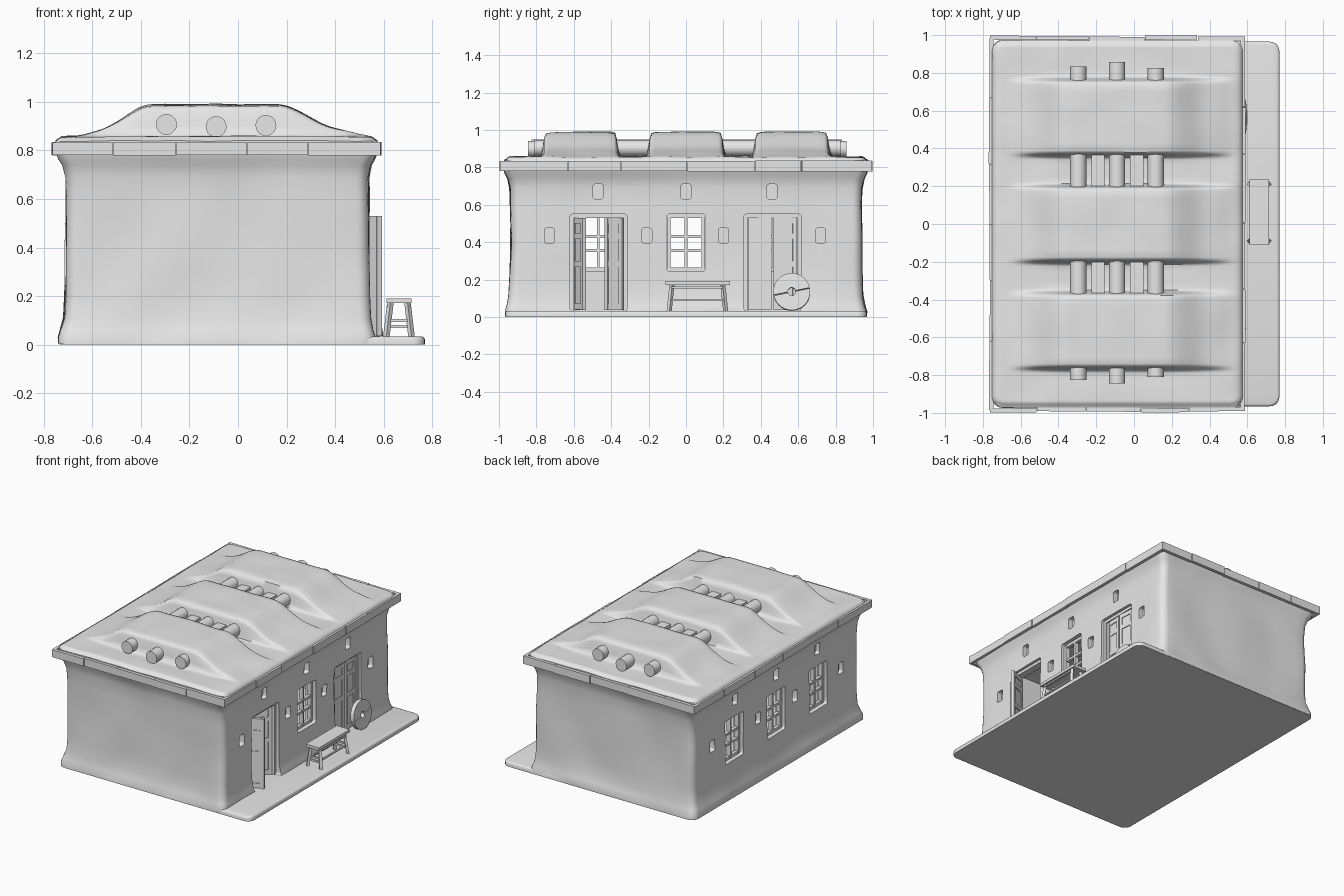
import bpy, bmesh, math, random
from mathutils import Matrix, Vector, noise

random.seed(4)
if "Cube" in bpy.data.objects:
    bpy.data.objects.remove(bpy.data.objects["Cube"])

clay = bpy.data.materials.new("light_grey_clay")
clay.use_nodes = True
GREY = (0.8, 0.8, 0.8, 1)
clay.diffuse_color = GREY
clay.node_tree.nodes["Principled BSDF"].inputs["Base Color"].default_value = GREY


def finish(name, bm, smooth=None):
    bmesh.ops.recalc_face_normals(bm, faces=bm.faces)
    mesh = bpy.data.meshes.new(name)
    bm.to_mesh(mesh)
    bm.free()
    ob = bpy.data.objects.new(name, mesh)
    bpy.context.collection.objects.link(ob)
    mesh.materials.append(clay)
    if smooth:
        shade(ob, smooth)
    return ob


def shade(ob, degrees):
    bpy.ops.object.select_all(action='DESELECT')
    ob.select_set(True)
    bpy.context.view_layer.objects.active = ob
    bpy.ops.object.shade_smooth_by_angle(angle=math.radians(degrees))


def box(bm, center, size, m=Matrix()):
    bmesh.ops.create_cube(bm, size=1, matrix=m @ Matrix.Translation(center) @ Matrix.Diagonal((*size, 1)))


def beam(bm, a, b, w, d):
    a, b = Vector(a), Vector(b)
    rot = (b - a).to_track_quat('Z', 'Y').to_matrix().to_4x4()
    box(bm, (0, 0, 0), (w, d, (b - a).length), Matrix.Translation((a + b) / 2) @ rot)


def rounded_rect(x0, x1, y0, y1, r, arc=5, seg=1):
    """Outline points, with every straight side split into seg pieces."""
    pts = []
    corners = [(x1 - r, y1 - r), (x0 + r, y1 - r), (x0 + r, y0 + r), (x1 - r, y0 + r)]
    for i, (cx, cy) in enumerate(corners):
        for k in range(arc + 1):
            t = math.pi / 2 * (i + k / arc)
            pts.append(Vector((cx + r * math.cos(t), cy + r * math.sin(t))))
        t = math.pi / 2 * (i + 1)
        nx, ny = corners[(i + 1) % 4]
        end = Vector((nx + r * math.cos(t), ny + r * math.sin(t)))
        start = pts[-1].copy()
        pts += [start.lerp(end, k / seg) for k in range(1, seg)]
    return pts


def loft(bm, rings):
    rows = [[bm.verts.new(p) for p in ring] for ring in rings]
    for a, b in zip(rows, rows[1:]):
        for i in range(len(a)):
            j = (i + 1) % len(a)
            bm.faces.new((a[i], a[j], b[j], b[i]))
    bm.faces.new(rows[0][::-1])
    bm.faces.new(rows[-1])


def wobble(p, scale, amount):
    return noise.noise(Vector(p) * scale) * amount


# Ground slab with the porch
bm = bmesh.new()
loft(bm, [[(p.x, p.y, z) for p in rounded_rect(-0.735 + i, 0.77 - i, i - 0.965, 0.965 - i, 0.05)]
          for z, i in ((0, 0), (0.022, 0), (0.03, 0.004), (0.033, 0.012))])
finish("ground_slab", bm, 50)

# Plastered walls: flared at the foot and under the eaves
PROFILE = [(0.002, -0.74, 0.565, 0.967), (0.03, -0.74, 0.565, 0.967), (0.06, -0.732, 0.555, 0.957),
           (0.11, -0.716, 0.546, 0.946), (0.2, -0.711, 0.542, 0.94), (0.3, -0.71, 0.542, 0.938),
           (0.4, -0.709, 0.541, 0.936), (0.5, -0.708, 0.54, 0.936), (0.6, -0.706, 0.538, 0.938),
           (0.69, -0.707, 0.538, 0.942), (0.74, -0.72, 0.548, 0.953), (0.765, -0.737, 0.562, 0.966),
           (0.79, -0.745, 0.57, 0.972)]
rings = []
for z, x0, x1, y in PROFILE:
    ring = []
    for p in rounded_rect(x0, x1, -y, y, 0.05, 5, 20):
        k = 1 + wobble((p.x, p.y, z), 4, 0.012 if z > 0.01 else 0)
        ring.append((p.x * k, p.y * k, z))
    rings.append(ring)
bm = bmesh.new()
loft(bm, rings)
walls = finish("walls", bm)

# Cutters: the room, then doors, windows and niches
DOORS = [(-0.62, -0.315), (0.31, 0.615)]
WINDOWS = [(1, 0)] + [(-1, y) for y in (-0.47, 0, 0.47)]


def hole(bm, side, y0, y1, z0, z1, r, depth):
    """Rounded opening cut into the porch wall (1) or the rear wall (-1)."""
    face = 0.54 if side > 0 else -0.708
    outline = rounded_rect(y0, y1, z0, z1, r, 4)
    loft(bm, [[(x, p.x, p.y) for p in outline] for x in (face - side * depth, face + side * 0.1)])


room = bmesh.new()
box(room, (-0.085, 0, 0.39), (1.09, 1.72, 0.72))
holes = bmesh.new()
for y0, y1 in DOORS:
    hole(holes, 1, y0, y1, 0.031, 0.55, 0.015, 0.12)
for side, y in WINDOWS:
    hole(holes, side, y - 0.103, y + 0.103, 0.245, 0.55, 0.015, 0.12)
for side in (1, -1):
    for y, z in [(-0.47, 0.67), (0, 0.67), (0.46, 0.67), (-0.73, 0.435), (-0.21, 0.435), (0.2, 0.435), (0.72, 0.435)]:
        hole(holes, side, y - 0.027, y + 0.027, z - 0.04, z + 0.04, 0.012, 0.035)
for cutter in (finish("room_cutter", room), finish("opening_cutter", holes)):
    cutter.hide_render = True
    mod = walls.modifiers.new("cut", 'BOOLEAN')
    mod.operation, mod.solver, mod.object = 'DIFFERENCE', 'EXACT', cutter
    bpy.context.view_layer.objects.active = walls
    bpy.ops.object.modifier_apply(modifier=mod.name)
    bpy.data.objects.remove(cutter)
shade(walls, 35)

# Window frames with one upright and two cross bars
for n, (side, y) in enumerate(WINDOWS):
    bm = bmesh.new()
    x = 0.5 if side > 0 else -0.668
    for dy, w in ((-0.092, 0.02), (0, 0.014), (0.092, 0.02)):
        box(bm, (x, y + dy, 0.397), (0.03, w, 0.3))
    for z, h in ((0.255, 0.02), (0.355, 0.016), (0.43, 0.016), (0.54, 0.02)):
        box(bm, (x, y, z), (0.024, 0.2, h))
    finish(f"window_frame_{n}", bm)

# Door frames
for n, (y0, y1) in enumerate(DOORS):
    bm = bmesh.new()
    for y in (y0 + 0.01, y1 - 0.01):
        box(bm, (0.495, y, 0.29), (0.05, 0.02, 0.515))
    box(bm, (0.495, (y0 + y1) / 2, 0.54), (0.05, y1 - y0, 0.02))
    finish(f"door_frame_{n}", bm)


# Door leaves: thin panel with stiles and rails, swung about the hinge
def leaf(name, x, y, degrees, w):
    bm = bmesh.new()
    m = Matrix.Translation((x, y, 0.036)) @ Matrix.Rotation(math.radians(degrees), 4, 'Z')
    h = 0.494
    box(bm, (w / 2, 0, h / 2), (w, 0.01, h), m)
    for u in (0.012, w - 0.012):
        box(bm, (u, 0, h / 2), (0.024, 0.022, h), m)
    for z in (0.02, h * 0.5, h * 0.8, h - 0.015):
        box(bm, (w / 2, 0, z), (w - 0.04, 0.02, 0.03), m)
    finish(name, bm)


leaf("open_leaf_outward", 0.47, -0.595, 23, 0.13)
leaf("open_leaf_inward", 0.5, -0.335, 226, 0.13)
leaf("closed_leaf_a", 0.5, 0.332, 88, 0.126)
leaf("closed_leaf_b", 0.5, 0.594, 274, 0.126)

# Roof: rounded sheet with three long humps, stepping down between them
X0, X1, Y = -0.752, 0.575, 0.972
CX, HX, R = (X0 + X1) / 2, (X1 - X0) / 2, 0.06


def ramp(a, b, v):
    t = max(0, min(1, (v - a) / (b - a)))
    return t * t * (3 - 2 * t)


def hump(x, y):
    arch = (0.25 * ramp(-0.68, -0.52, x) + 0.75 * ramp(-0.58, -0.35, x))
    arch *= 1 - 0.75 * ramp(0.16, 0.42, x) - 0.25 * ramp(0.38, 0.56, x)
    d = min(abs(y - c) for c in (-0.565, 0, 0.565))
    ridge = 0.85 * (1 - ramp(0.185, 0.215, d)) + 0.15 * (1 - ramp(0.14, 0.25, d))
    return 0.132 * arch * ridge


NX, NY = 56, 200
bm = bmesh.new()
bmesh.ops.create_grid(bm, x_segments=NX, y_segments=NY, size=1)
for v in bm.verts:
    x, y = v.co.x * HX, v.co.y * Y
    inset = min(HX - abs(x), Y - abs(y))
    cx, cy = abs(x) - (HX - R), abs(y) - (Y - R)
    if cx > 0 and cy > 0:
        k = max(cx, cy) / math.hypot(cx, cy)
        x = math.copysign(HX - R + cx * k, x)
        y = math.copysign(Y - R + cy * k, y)
    x += CX
    roll = 0.018 * (1 - ramp(0, 0.03, inset))
    z = 0.857 - roll + hump(x, y) + wobble((x, y, 0), 5, 0.006)
    v.co = (x, y, z)
rim = [e for e in bm.edges if e.is_boundary]
skirt = bmesh.ops.extrude_edge_only(bm, edges=rim)["geom"]
for v in skirt:
    if isinstance(v, bmesh.types.BMVert):
        v.co.z = 0.785
bmesh.ops.holes_fill(bm, edges=[e for e in bm.edges if e.is_boundary], sides=0)
finish("roof", bm, 60)

# Eaves boards, slightly uneven
bm = bmesh.new()


def eaves(along_x, fixed, start, end, count):
    cuts = [start] + [start + (end - start) * (i + random.uniform(-0.15, 0.15)) / count
                      for i in range(1, count)] + [end]
    for a, b in zip(cuts, cuts[1:]):
        mid, length, off = (a + b) / 2, b - a - 0.003, fixed + random.uniform(-0.004, 0.004)
        h = random.uniform(0.05, 0.057)
        tilt = Matrix.Rotation(random.uniform(-0.008, 0.008), 4, 'Z')
        c, s = ((mid, off, 0.807), (length, 0.022, h)) if along_x else ((off, mid, 0.807), (0.022, length, h))
        box(bm, (0, 0, 0), s, Matrix.Translation(c) @ tilt)


for s in (-1, 1):
    eaves(True, s * 0.983, -0.765, 0.588, 5)
eaves(False, -0.755, -0.985, 0.985, 6)
eaves(False, 0.578, -0.985, 0.985, 6)
finish("eaves_boards", bm)

# Roof logs running through the humps, with flat planks between them
bm = bmesh.new()
for x, y0, y1, z in ((-0.295, -0.825, 0.835, 0.907), (-0.09, -0.845, 0.858, 0.898), (0.115, -0.81, 0.825, 0.903)):
    m = Matrix.Translation((x, (y0 + y1) / 2, z)) @ Matrix.Rotation(math.pi / 2, 4, 'X')
    bmesh.ops.create_cone(bm, cap_ends=True, segments=20, radius1=0.043, radius2=0.043, depth=y1 - y0, matrix=m)
finish("roof_logs", bm, 40)
bm = bmesh.new()
for x in (-0.19, 0.015):
    box(bm, (x, 0, 0.89), (0.07, 0.9, 0.06))
finish("roof_planks", bm)

# Bench with splayed legs
bm = bmesh.new()
box(bm, (0.663, 0.062, 0.181), (0.104, 0.345, 0.02))
for y, out in ((-0.075, -0.015), (0.197, 0.015)):
    for s in (-1, 1):
        beam(bm, (0.663 + s * 0.035, y, 0.175), (0.663 + s * 0.052, y + out, 0.031), 0.02, 0.018)
    for z in (0.075, 0.1):
        beam(bm, (0.62, y + out / 2, z), (0.706, y + out / 2, z), 0.012, 0.012)
for s in (-1, 1):
    beam(bm, (0.663 + s * 0.04, -0.08, 0.158), (0.663 + s * 0.04, 0.2, 0.158), 0.018, 0.01)
    beam(bm, (0.663 + s * 0.044, -0.08, 0.09), (0.663 + s * 0.044, 0.2, 0.09), 0.012, 0.01)
finish("bench", bm)

# Cracked grindstone leaning on the wall: two half rings
bm = bmesh.new()
lean = Matrix.Translation((0.572, 0.565, 0.134)) @ Matrix.Rotation(-0.12, 4, 'Y') @ Matrix.Rotation(0.2, 4, 'X')
for s in (-1, 1):
    angles = [s * math.pi * i / 16 for i in range(17)]
    half = [(r * math.cos(t), r * math.sin(t) + s * 0.002)
            for r, ts in ((0.098, angles), (0.02, angles[::-1])) for t in ts]
    loft(bm, [[lean @ Vector((x, a, b)) for a, b in half] for x in (-0.014, 0.014)])
finish("grindstone", bm, 40)
